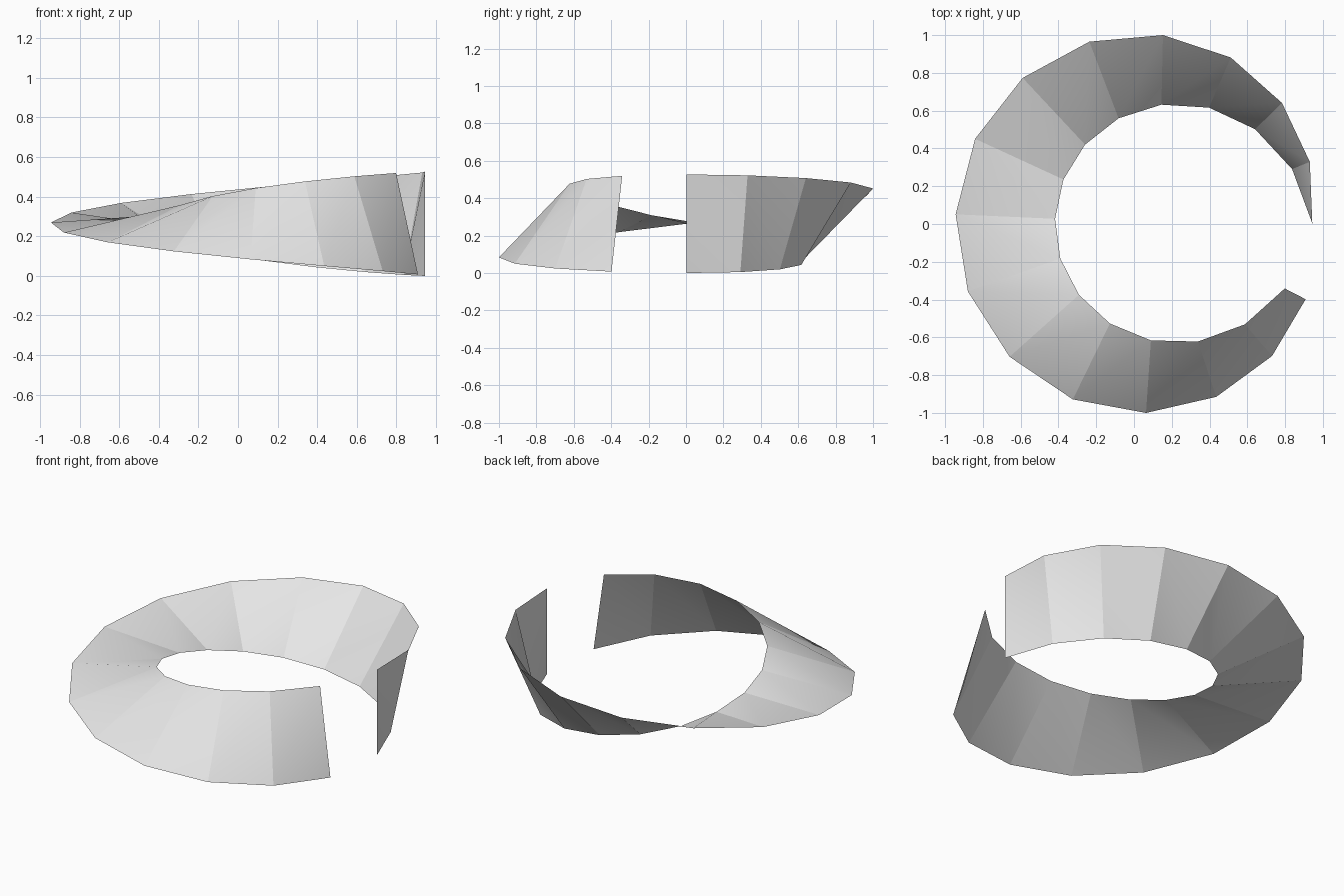
import bpy, bmesh
from math import sin, cos, radians

default = bpy.data.objects.get("Cube")
if default:
    bpy.data.objects.remove(default, do_unlink=True)

# Light grey material
grey = bpy.data.materials.new("light_grey")
grey.use_nodes = True
colour = (0.8, 0.8, 0.8, 1)
grey.diffuse_color = colour
grey.node_tree.nodes["Principled BSDF"].inputs["Base Color"].default_value = colour

RADIUS, HALF_WIDTH = 0.813, 0.2635
CENTRE_X, CENTRE_Y = 0.131, 0.003
SEGMENTS, SWEEP = 15, radians(332.7)


def edge_point(bm, t, side):
    """Point on one edge of the strip, which makes half a twist per turn."""
    r = RADIUS + side * HALF_WIDTH * sin(t / 2)
    z = HALF_WIDTH + side * HALF_WIDTH * cos(t / 2)
    return bm.verts.new((CENTRE_X + r * cos(t), CENTRE_Y + r * sin(t), z))


# Open, half-twisted band: a row of rungs joined by triangle pairs
bm = bmesh.new()
rungs = []
for i in range(SEGMENTS + 1):
    t = SWEEP * i / SEGMENTS
    rungs.append((edge_point(bm, t, 1), edge_point(bm, t, -1)))

for (a0, b0), (a1, b1) in zip(rungs, rungs[1:]):
    for corners in ((a0, b0, b1), (a0, b1, a1)):
        bm.faces.new(corners).smooth = True

# Crease every rung so each segment reads as its own facet
for a, b in rungs:
    bm.edges.get((a, b)).smooth = False

mesh = bpy.data.meshes.new("twisted_band")
bm.to_mesh(mesh)
bm.free()
mesh.materials.append(grey)
band = bpy.data.objects.new("twisted_band", mesh)
bpy.context.collection.objects.link(band)
